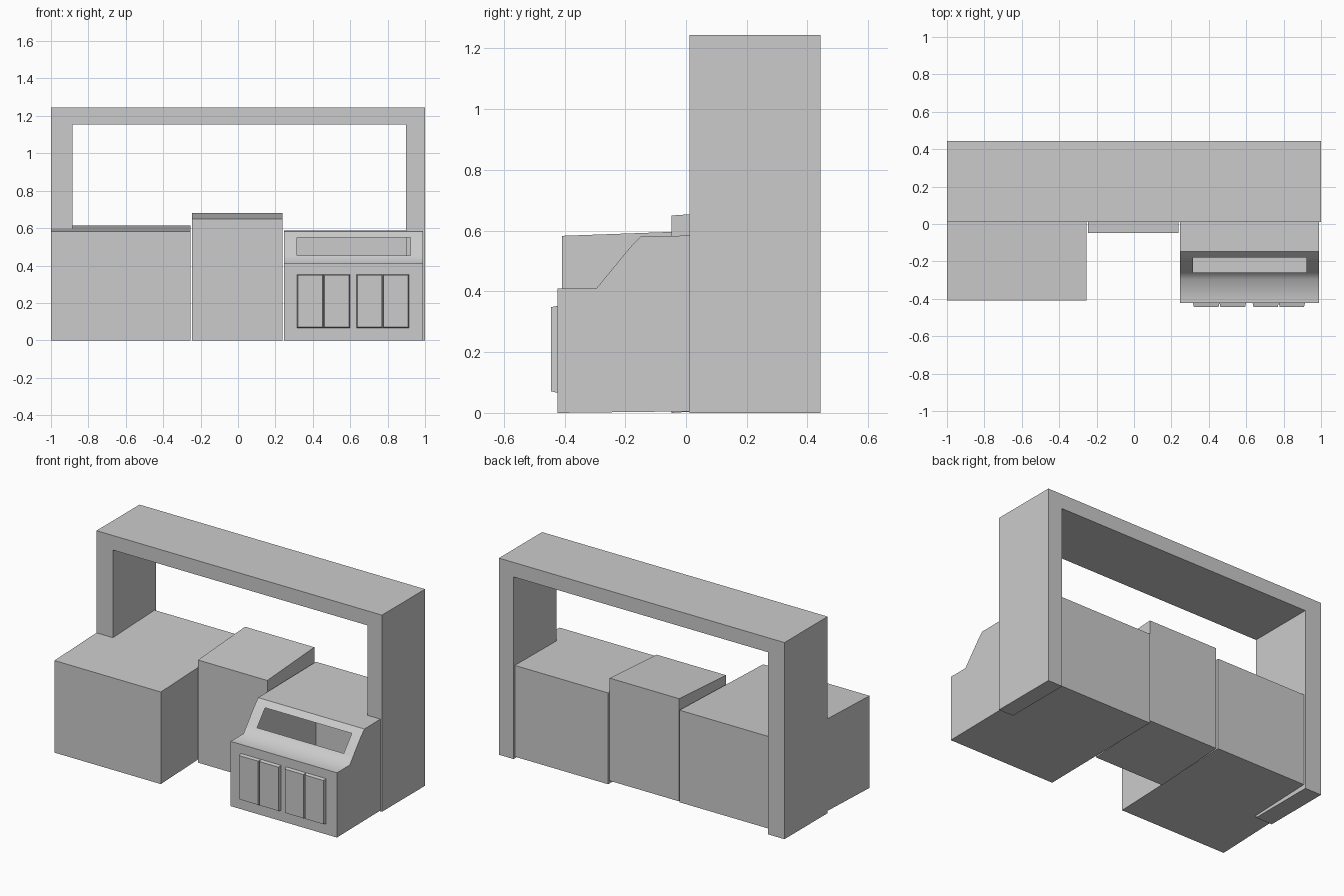
import bpy, bmesh

if "Cube" in bpy.data.objects:
    bpy.data.objects.remove(bpy.data.objects["Cube"])


def finish(name, bm):
    bmesh.ops.recalc_face_normals(bm, faces=bm.faces)
    mesh = bpy.data.meshes.new(name)
    bm.to_mesh(mesh)
    bm.free()
    obj = bpy.data.objects.new(name, mesh)
    bpy.context.collection.objects.link(obj)
    return obj


def prism(name, profile, axis, a, b):
    """Extrude a 2D profile along x (profile = y,z) or y (profile = x,z)."""
    bm = bmesh.new()
    place = (lambda p, t: (t, p[0], p[1])) if axis == 'x' else (lambda p, t: (p[0], t, p[1]))
    face = bm.faces.new([bm.verts.new(place(p, a)) for p in profile])
    new = bmesh.ops.extrude_face_region(bm, geom=[face])['geom']
    step = (b - a, 0, 0) if axis == 'x' else (0, b - a, 0)
    bmesh.ops.translate(bm, vec=step, verts=[v for v in new if isinstance(v, bmesh.types.BMVert)])
    return finish(name, bm)


# Tall open frame standing behind the units
prism("frame", [(-1, 0), (-1, 1.245), (1, 1.245), (1, 0), (0.898, 0),
                (0.898, 1.153), (-0.885, 1.153), (-0.885, 0)], 'y', 0.012, 0.443)


# Plain units whose top and bottom rise slightly towards the back
def sloped_box(name, x0, x1, y0, y1, height, rise):
    prism(name, [(y0, 0), (y0, height), (y1, height + rise), (y1, rise)], 'x', x0, x1)


sloped_box("left_unit", -1, -0.255, -0.408, 0.43, 0.583, 0.03)
sloped_box("middle_unit", -0.247, 0.238, -0.047, 0.423, 0.65, 0.031)

# Right cabinet: hollow shell with a window opening in the sloped panel
profile = [(-0.423, 0), (-0.423, 0.41), (-0.295, 0.41), (-0.26, 0.453), (-0.194, 0.533),
           (-0.18, 0.549), (-0.148, 0.582), (0.43, 0.588), (0.43, 0.01)]
columns = [0.245, 0.316, 0.923, 0.989]
window_rows = (3, 4)
soft_rows = (2, 3, 4, 5)
bm = bmesh.new()
grid = [[bm.verts.new((x, y, z)) for y, z in profile] for x in columns]
n = len(profile)
for c in range(3):
    for r in range(n):
        if c == 1 and r in window_rows:
            continue
        s = (r + 1) % n
        bm.faces.new((grid[c][r], grid[c + 1][r], grid[c + 1][s], grid[c][s]))
bm.faces.new(grid[0])
bm.faces.new(grid[3])
for f in bm.faces:
    f.smooth = True
for e in bm.edges:
    e.smooth = False
for c in range(3):
    for r in soft_rows:
        e = bm.edges.get((grid[c][r], grid[c + 1][r]))
        if e:
            e.smooth = True
for c in (1, 2):
    for r in range(n):
        bm.edges.get((grid[c][r], grid[c][(r + 1) % n])).smooth = True
cabinet = finish("right_cabinet", bm)


# Cabinet doors with slightly tapered edges
def door(name, x0, x1):
    bm = bmesh.new()
    bmesh.ops.create_cube(bm, size=1)
    for v in bm.verts:
        front = v.co.y < 0
        t = 0.005 if front else 0
        v.co = (x0 + t if v.co.x < 0 else x1 - t,
                -0.444 if front else -0.422,
                0.066 + t if v.co.z < 0 else 0.353 - t)
    finish(name, bm)


for i, (x0, x1) in enumerate([(0.315, 0.457), (0.457, 0.599), (0.634, 0.774), (0.774, 0.914)]):
    door(f"door_{i + 1}", x0, x1)
